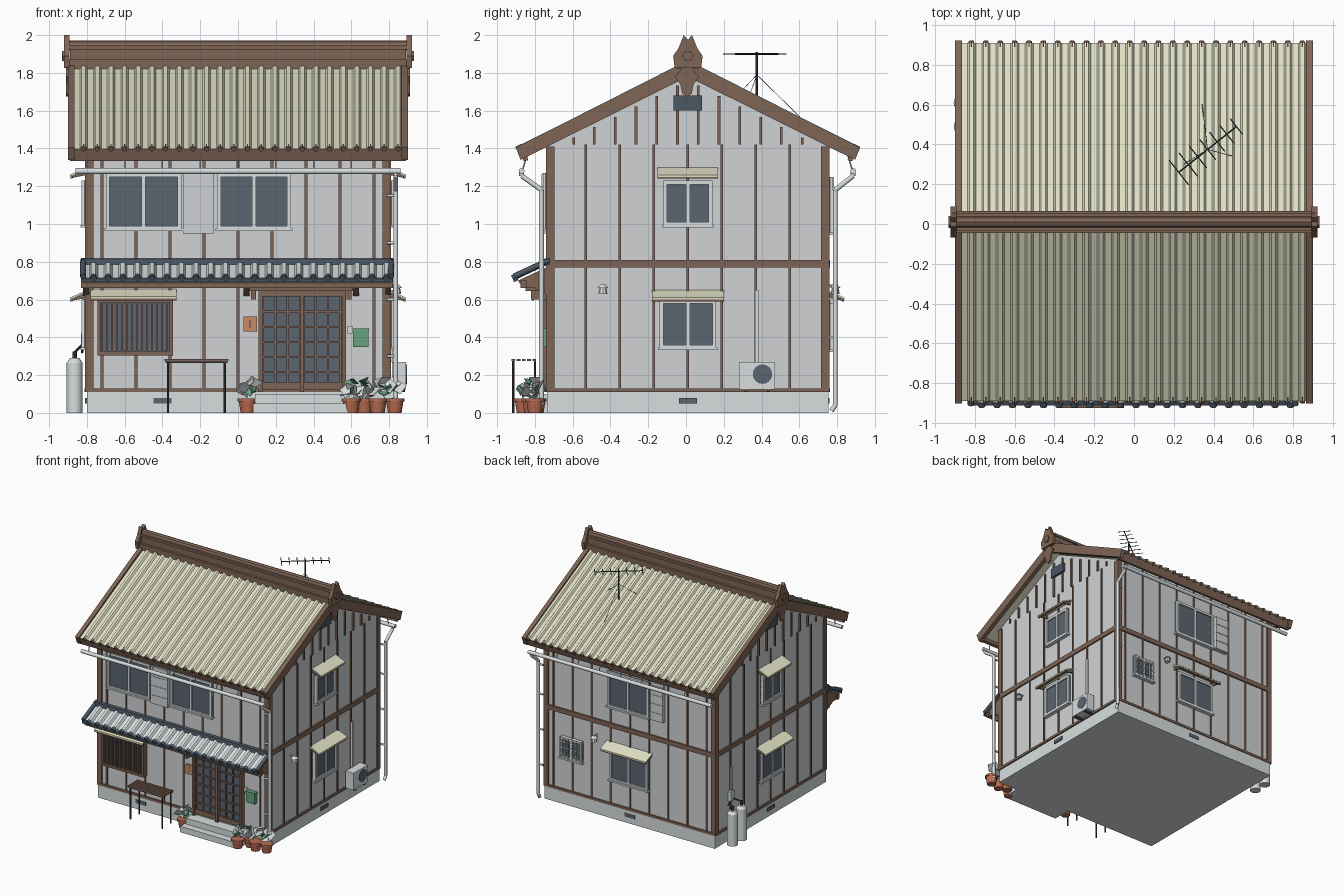
import bpy, bmesh, math, random
from mathutils import Vector, Euler

if "Cube" in bpy.data.objects:
    bpy.data.objects.remove(bpy.data.objects["Cube"])
random.seed(4)


def material(name, *rgb):
    m = bpy.data.materials.new(name)
    m.use_nodes = True
    m.diffuse_color = (*rgb, 1)
    m.node_tree.nodes["Principled BSDF"].inputs["Base Color"].default_value = (*rgb, 1)
    return m


CREAM = material("cream roofing", .74, .74, .56)
WALL = material("pale grey wall", .63, .65, .66)
WOOD = material("brown wood", .21, .13, .092)
GLASS = material("slate glass", .105, .13, .16)
LIGHT = material("light grey metal", .69, .73, .74)
SLATE = material("dark slate tile", .07, .095, .125)
CLAY = material("terracotta", .48, .15, .08)
GREEN = material("mailbox green", .13, .36, .20)
SALMON = material("salmon plaque", .60, .25, .14)
DARK = material("dark metal", .055, .055, .06)


# Shape helpers: every piece is a pair (vertices, faces)
def prism(poly, a, b, put=lambda u, y, z: (u, y, z)):
    n = len(poly)
    verts = [put(u, *p) for u in (a, b) for p in poly]
    faces = [list(range(n)), list(range(n, 2 * n))]
    faces += [[i, (i + 1) % n, n + (i + 1) % n, n + i] for i in range(n)]
    return verts, faces


def rect(a, b, c, d):
    return [(a, c), (b, c), (b, d), (a, d)]


def box(x0, x1, y0, y1, z0, z1):
    return prism(rect(y0, y1, z0, z1), x0, x1)


# Wall frames: u runs along the wall, d points outwards
WALLS = {
    "front": lambda u, d, z: (u, -.73 - d, z),
    "back": lambda u, d, z: (u, .75 + d, z),
    "left": lambda u, d, z: (.8 + d, u, z),
    "right": lambda u, d, z: (-.8 - d, u, z),
}


def on(side, u0, u1, d0, d1, z0, z1):
    return prism(rect(d0, d1, z0, z1), u0, u1, WALLS[side])


def rod(p, q, r, r2=None, n=8):
    p, q = Vector(p), Vector(q)
    turn = (q - p).to_track_quat('Z', 'Y')
    ring = [Vector((math.cos(t), math.sin(t), 0)) for t in (2 * math.pi * i / n for i in range(n))]
    verts = [p + turn @ (v * r) for v in ring] + [q + turn @ (v * (r2 or r)) for v in ring]
    return verts, prism(rect(0, 1, 0, 1) + [(0, 0)] * (n - 4), 0, 1)[1]


def pipe(points, r):
    return [rod(a, b, r) for a, b in zip(points, points[1:])]


def part(name, mat, *pieces, smooth=False):
    bm = bmesh.new()
    for verts, faces in pieces:
        vs = [bm.verts.new(v) for v in verts]
        for f in faces:
            bm.faces.new([vs[i] for i in f])
    bmesh.ops.recalc_face_normals(bm, faces=bm.faces[:])
    mesh = bpy.data.meshes.new(name)
    bm.to_mesh(mesh)
    bm.free()
    mesh.materials.append(mat)
    ob = bpy.data.objects.new(name, mesh)
    bpy.context.collection.objects.link(ob)
    if smooth:
        bpy.ops.object.select_all(action='DESELECT')
        ob.select_set(True)
        bpy.context.view_layer.objects.active = ob
        bpy.ops.object.shade_smooth_by_angle(angle=math.radians(50))
    return ob


# House body
part("foundation", LIGHT, box(-.8, .8, -.735, .755, 0, .115))
part("house_body", WALL, prism([(-.73, .11), (.75, .11), (.75, 1.42), (.01, 1.79), (-.73, 1.42)], -.8, .8))
roof_z = lambda y: 1.845 - .5 * abs(y - .01)

battens, beams, vents = [], [], []
for side, put in WALLS.items():
    gable = side in ("left", "right")
    lo, hi = (-.73, .75) if gable else (-.8, .8)
    mid = (lo + hi) / 2
    for k in range(-4, 5):
        u = mid + .18 * k
        if lo + .05 < u < hi - .05:
            battens.append(on(side, u - .007, u + .007, 0, .008, .12, 1.42))
    if gable:
        battens += [on(side, u - .007, u + .007, 0, .012, 1.42, roof_z(u) - .085)
                    for u in (.01 + .055 + .11 * k for k in range(-6, 6))]
    for u0, u1 in ((lo - .008, lo + .035), (hi - .035, hi + .008)):
        beams.append(on(side, u0, u1, -.01, .01, .11, 1.41))
    beams += [on(side, lo, hi, 0, .012, z0, z1) for z0, z1 in ((.11, .13), (.77, .81))]
    u = -.4 if side == "front" else mid
    vents.append(on(side, u - .048, u + .048, 0, .009, .05, .08))
part("wall_battens", WOOD, *battens)
part("timber_frame", WOOD, *beams)
part("foundation_vents", GLASS, *vents)
part("attic_vents", SLATE, *[on(s, -.065, .085, 0, .02, 1.6, 1.68) for s in ("left", "right")])


# Sliding windows, shutter boxes and awnings
def window(name, side, u0, u1, z0, z1):
    m = (u0 + u1) / 2
    part(name + "_glass", GLASS, on(side, u0, u1, 0, .016, z0, z1))
    part(name + "_frame", LIGHT,
         *[on(side, a, a + .02, 0, .028, z0, z1) for a in (u0, m - .01, u1 - .02)],
         *[on(side, u0, u1, 0, .028, a, a + .02) for a in (z0, z1 - .02)],
         on(side, u0 - .008, u1 + .008, 0, .034, z0 - .008, z0 + .006))


def awning(name, side, u0, u1, z):
    part(name, CREAM, prism([(0, z), (.09, z - .04), (.09, z - .05), (0, z - .012)], u0, u1, WALLS[side]))
    part(name + "_supports", WOOD, on(side, u0, u1, .075, .086, z - .06, z - .048),
         *[prism([(0, z - .012), (.085, z - .05), (.085, z - .058), (0, z - .04)], u, u + .012, WALLS[side])
           for u in (u0 + .01, u1 - .022)])


def shutter_box(name, side, u0, u1, z0, z1):
    h = (z1 - z0) / 4
    part(name, WALL, on(side, u0, u1, 0, .03, z0, z1),
         *[on(side, u0, u1, .03, .034, z0 + h * k + .005, z0 + h * (k + 1) - .005) for k in range(4)])


window("front_upper_window_a", "front", -.70, -.30, .97, 1.27)
window("front_upper_window_b", "front", -.11, .28, .97, 1.27)
shutter_box("front_shutter_box", "front", -.29, -.13, .95, 1.27)
window("back_upper_window", "back", -.19, .2, .95, 1.25)
shutter_box("back_shutter_box", "back", -.33, -.21, .95, 1.25)
window("back_lower_window", "back", -.18, .18, .33, .6)
awning("back_awning", "back", -.21, .22, .65)
for s in ("left", "right"):
    window(s + "_upper_window", s, -.12, .14, .99, 1.23)
    window(s + "_lower_window", s, -.14, .16, .34, .60)
    awning(s + "_upper_awning", s, -.15, .17, 1.30)
    awning(s + "_lower_awning", s, -.18, .20, .65)
window("back_small_window", "back", .44, .64, .40, .58)
part("back_window_grille", LIGHT, *[on("back", .45 + .036 * k, .457 + .036 * k, .028, .036, .40, .58) for k in range(6)],
     *[on("back", .44, .64, .028, .034, z, z + .007) for z in (.44, .49, .54)])

# Lattice window on the front
part("lattice_glass", GLASS, on("front", -.74, -.35, 0, .015, .31, .61))
part("lattice_bars", WOOD, *[on("front", a, a + .01, .025, .04, .32, .6) for a in (-.725 + .0265 * k for k in range(14))],
     *[on("front", -.745, -.345, 0, .045, z, z + .02) for z in (.305, .585)],
     *[on("front", u, u + .018, 0, .045, .31, .6) for u in (-.745, -.363)])
awning("lattice_awning", "front", -.78, -.325, .655)

# Entrance
part("door_glass", GLASS, on("front", .13, .55, 0, .015, .13, .62))
part("door_grid", WOOD,
     *[on("front", u + .066 * k, u + .066 * k + .012, .015, .026, .12, .62) for u in (.125, .339) for k in range(4)],
     *[on("front", .12, .555, .015, .024, z, z + .011) for z in (.21, .29, .37, .45, .53)],
     on("front", .12, .555, .015, .03, .12, .16))
part("door_frame", WOOD, *[on("front", u, u + .022, 0, .045, .11, .64) for u in (.108, .328, .55)],
     on("front", .108, .572, 0, .045, .615, .645), on("front", .06, .61, 0, .12, .645, .69),
     *[on("front", u, u + .025, 0, .09, .6, .65) for u in (.07, .575)])
part("entrance_steps", LIGHT, on("front", .09, .59, 0, .10, 0, .10), on("front", .08, .62, 0, .16, 0, .05))
part("door_plaque", SALMON, on("front", .03, .10, 0, .016, .43, .51))
part("plaque_mark", WOOD, on("front", .058, .068, .016, .019, .45, .49))
part("mailbox", GREEN, on("front", .61, .69, 0, .035, .35, .44), on("front", .607, .693, 0, .04, .43, .446))
part("intercom", LIGHT, on("front", .58, .605, 0, .016, .42, .46))


# Roofs: ribbed sheet along a slope in the yz plane
def ribbed_sheet(name, mat, x0, x1, count, height, top, low):
    pitch = (x1 - x0) / count
    row = [(x0 + pitch * (k + f), h * height) for k in range(count)
           for f, h in ((0, 0), (.42, 0), (.55, 1), (.85, 1))] + [(x1, 0)]
    n = len(row)
    verts = [(x, y, z + h) for y, z in (top, low) for x, h in row]
    ob = part(name, mat, (verts, [[i, i + 1, n + i + 1, n + i] for i in range(n - 1)]))
    ob.modifiers.new("thickness", 'SOLIDIFY').thickness = .004


slab, verge, eaves = [], [], []
for s in (-1, 1):
    slope = lambda t, lift: (.01 + s * t, 1.845 - .5 * t + lift)
    slab.append(prism([slope(0, 0), slope(.89, 0), slope(.875, -.04), slope(0, -.045)], -.87, .87))
    ribbed_sheet("front_roofing" if s < 0 else "back_roofing", CREAM, -.868, .868, 24, .016, slope(0, .002), slope(.90, .002))
    for x in (-.9, .865):
        verge.append(prism([slope(0, .022), slope(.912, .016), slope(.885, -.063), slope(0, -.065)], x, x + .035))
    y, z = slope(.89, 0)
    eaves.append(prism([(y, z - .004), (y - s * .025, z + .006), (y - s * .045, z - .062), (y - s * .02, z - .067)], -.89, .89))
    eaves += [rod((x, *slope(.875, .004)), (x, *slope(.907, .004)), .014)
              for x in (-.868 + 1.736 / 24 * (k + .7) for k in range(24))]
part("roof_slab", CREAM, *slab)
part("bargeboards", WOOD, *verge)
part("eave_boards", WOOD, *eaves)

# Ridge with end ornaments and gable pendants
part("ridge", WOOD, box(-.91, .91, -.045, .065, 1.82, 1.87), box(-.89, .89, -.025, .045, 1.87, 1.93),
     box(-.91, .91, -.035, .055, 1.925, 1.945), rod((-.91, .01, 1.945), (.91, .01, 1.945), .027))
half = [(.07, 1.825), (.078, 1.89), (.05, 1.93), (.022, 2.0)]
ornament = [(.01 + a, z) for a, z in half] + [(.01, 1.975)] + [(.01 - a, z) for a, z in reversed(half)]
half = [(.03, 1.82), (.065, 1.78), (.035, 1.74), (.025, 1.69)]
pendant = [(.005 + a, z) for a, z in half] + [(.005, 1.675)] + [(.005 - a, z) for a, z in reversed(half)]
part("ridge_ornaments", WOOD, *[prism(ornament, s * .893, s * .922) for s in (-1, 1)],
     *[rod((s * .92, .01, 1.89), (s * .933, .01, 1.89), .03, n=6) for s in (-1, 1)])
part("gable_pendants", WOOD, *[prism(pendant, s * .895, s * .91) for s in (-1, 1)])

# Tiled pent roof over the entrance
part("pent_roof_deck", WOOD, prism([(-.73, .775), (-.89, .70), (-.88, .685), (-.73, .75)], -.82, .81),
     box(-.83, .82, -.875, -.845, .662, .70),
     *[prism([(-.73, .62), (-.73, .76), (-.87, .69), (-.87, .665), (-.80, .66)], x, x + .03) for x in (-.82, .03, .61, .78)])
ribbed_sheet("pent_roof_tiles", LIGHT, -.82, .81, 21, .02, (-.73, .79), (-.905, .708))
part("pent_roof_trim", SLATE, prism([(-.72, .82), (-.755, .815), (-.76, .785), (-.72, .785)], -.83, .82),
     prism([(-.89, .702), (-.912, .692), (-.912, .708), (-.89, .718)], -.83, .82),
     *[rod((x, -.895, .722), (x, -.918, .711), .018) for x in (-.82 + 1.63 / 21 * (k + .7) for k in range(21))],
     *[rod((x, -.73, .806), (x, -.91, .722), .016) for x in (-.82, .81)], smooth=True)

# Gutters and downpipes
gutter = []
for y, wall in ((-.87, -.765), (.885, .79)):
    gutter.append(rod((-.86, y, 1.28), (.86, y, 1.28), .016))
    gutter += pipe([(.835, y, 1.28), (.835, y, 1.255), (.835, wall, 1.18), (.835, wall, .04), (.835, wall - .02, .01)], .013)
    gutter += [rod((x, y, 1.27), (x, y * .97, 1.36), .004) for x in (-.8 + .2 * k for k in range(9))]
    gutter += [rod((.79, wall, z), (.84, wall, z), .008) for z in (.3, .6, .9, 1.15)]
part("gutters_and_downpipes", LIGHT, *gutter, smooth=True)

# Aerial with cross elements and guy wires
mast, along = Vector((.37, .375, 1.90)), Vector((.145, .115, 0))
across = Vector((-.05, .063, 0))
aerial = [rod((.37, .375, 1.64), mast + Vector((0, 0, .01)), .006), rod(mast - along, mast + along, .004)]
for k in range(7):
    c = mast + along * (k / 3 - 1)
    aerial.append(rod(c - across * (1 - .06 * k), c + across * (1 - .06 * k), .003, n=4))
for x, y in ((.34, .62), (.5, .34), (.25, .3)):
    aerial.append(rod((.37, .375, 1.79), (x, y, roof_z(y) + .01), .0015, n=4))
part("aerial", DARK, *aerial)

# Air conditioner
part("air_conditioner", LIGHT, on("left", .28, .47, .015, .09, .125, .27), on("left", .365, .385, 0, .02, .27, .65))
part("air_conditioner_fan", GLASS, rod((.888, .405, .205), (.894, .405, .205), .052, n=16))
part("air_conditioner_feet", DARK, *[on("left", u, u + .015, 0, .085, .11, .126) for u in (.31, .43)])

# Gas cylinders with meter and pipes
tanks = []
for y in (.49, .61):
    tanks += [rod((-.865, y, 0), (-.865, y, .265), .042, n=16), rod((-.865, y, .265), (-.865, y, .29), .042, .025, n=16)]
part("gas_cylinders", LIGHT, *tanks, smooth=True)
part("gas_valves", DARK, *[rod((-.865, y, .29), (-.865, y, .325), .012) for y in (.49, .61)],
     *pipe([(-.865, .49, .32), (-.825, .55, .36), (-.825, .61, .32)], .006))
part("gas_meter", LIGHT, on("right", .53, .58, 0, .03, .34, .42), *pipe([(-.815, .555, .42), (-.815, .555, .62)], .008))

# Wall lamps
for name, side, u in (("left_lamp", "left", -.44), ("back_lamp", "back", .31)):
    put = WALLS[side]
    part(name, LIGHT, rod(put(u, .04, .63), put(u, .04, .66), .024, .018),
         rod(put(u, 0, .675), put(u, .045, .675), .006), rod(put(u, .04, .66), put(u, .04, .68), .03, .012))

# Slatted table
part("table_top", WOOD, *[box(-.39, -.05, y, y + .02, .275, .285) for y in (-.925, -.897, -.869, -.841, -.813)])
part("table_legs", DARK, *[rod((x, y, 0), (x, y, .28), .006) for x in (-.37, -.07) for y in (-.915, -.8)],
     *[box(-.385, -.055, y, y + .01, .265, .276) for y in (-.92, -.805)])

# Potted plants
pots, pale, leafy = [], [], []
for x, y in ((.05, -.8), (.6, -.86), (.67, -.79), (.74, -.82), (.83, -.8)):
    pots += [rod((x, y, 0), (x, y, .065), .036, .046, 12), rod((x, y, .06), (x, y, .075), .052, n=12)]
    for k in range(7):
        spin = Euler([random.uniform(-1.1, 1.1) for _ in range(3)])
        at = Vector((x, y, .135)) + Vector([random.uniform(-.035, .035) for _ in range(3)])
        s = .032 if k < 4 else .02
        verts, faces = box(-s, s, -s, s, -.002, .002)
        (pale if k < 4 else leafy).append(([at + spin.to_matrix() @ Vector(v) for v in verts], faces))
part("plant_pots", CLAY, *pots, smooth=True)
part("pale_leaves", LIGHT, *pale)
part("green_leaves", GREEN, *leafy)
